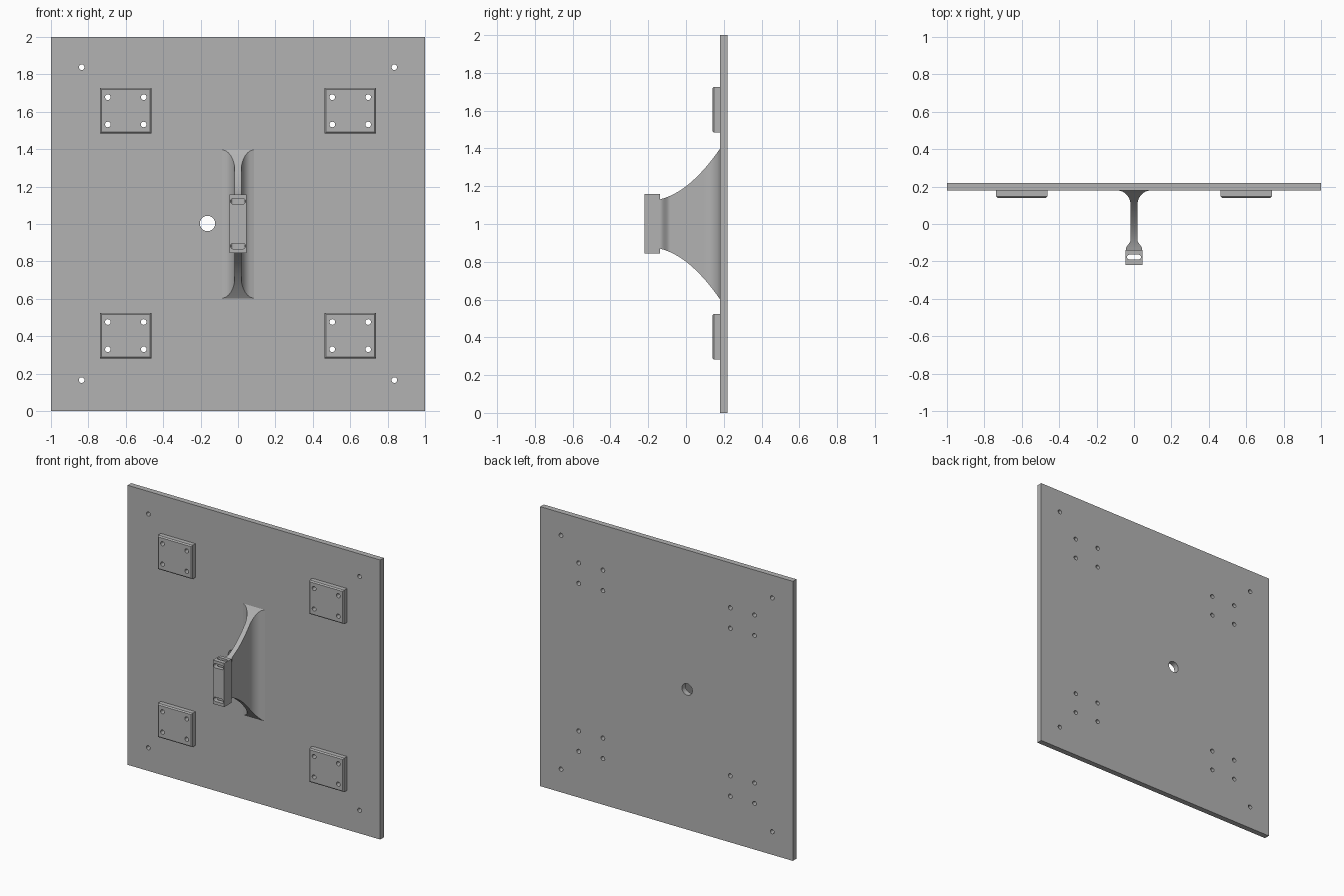
import bpy, bmesh, math
from mathutils import Matrix, Vector

cube = bpy.data.objects.get("Cube")
if cube:
    bpy.data.objects.remove(cube, do_unlink=True)

GREY = (0.45, 0.45, 0.45, 1)
mat = bpy.data.materials.new("plain grey")
mat.use_nodes = True
mat.diffuse_color = GREY
mat.node_tree.nodes["Principled BSDF"].inputs["Base Color"].default_value = GREY


def finish(name, bm):
    bmesh.ops.recalc_face_normals(bm, faces=bm.faces[:])
    mesh = bpy.data.meshes.new(name)
    bm.to_mesh(mesh)
    bm.free()
    mesh.materials.append(mat)
    ob = bpy.data.objects.new(name, mesh)
    bpy.context.collection.objects.link(ob)
    return ob


def box(name, lo, hi, front_bevel=0):
    bm = bmesh.new()
    lo, hi = Vector(lo), Vector(hi)
    size = Matrix.Diagonal((*(hi - lo), 1))
    bmesh.ops.create_cube(bm, size=1, matrix=Matrix.Translation((lo + hi) / 2) @ size)
    if front_bevel:
        edges = [e for e in bm.edges if all(v.co.y < lo.y + 1e-4 for v in e.verts)]
        bmesh.ops.bevel(bm, geom=edges, offset=front_bevel, segments=1, affect='EDGES')
    return finish(name, bm)


def add_hole(bm, x, z, radius, segments=24):
    place = Matrix.Translation((x, 0.15, z)) @ Matrix.Rotation(math.pi / 2, 4, 'X')
    bmesh.ops.create_cone(bm, cap_ends=True, segments=segments, radius1=radius,
                          radius2=radius, depth=0.3, matrix=place)


def slot_cutter(name, half_width, radius, start, depth):
    """Round-ended slot along x, pushed from start by depth."""
    start, depth = Vector(start), Vector(depth)
    across = Vector((0, 0, 1)) if depth.y else Vector((0, 1, 0))
    bm = bmesh.new()
    ring = []
    for side in (1, -1):
        for i in range(9):
            a = side * math.pi / 2 * (i / 4 - 1)
            x = side * (half_width - radius + radius * math.cos(a))
            ring.append(bm.verts.new(start + Vector((x, 0, 0)) + across * radius * math.sin(a)))
        # the second end runs back the other way round
    face = bm.faces.new(ring)
    moved = bmesh.ops.extrude_face_region(bm, geom=[face])["geom"]
    bmesh.ops.translate(bm, vec=depth, verts=[g for g in moved if isinstance(g, bmesh.types.BMVert)])
    return finish(name, bm)


def cut(ob, cutter):
    cutter.hide_render = True
    mod = ob.modifiers.new("cut", 'BOOLEAN')
    mod.operation, mod.solver, mod.object = 'DIFFERENCE', 'EXACT', cutter
    bpy.context.view_layer.objects.active = ob
    bpy.ops.object.modifier_apply(modifier=mod.name)


def smooth(ob):
    bpy.ops.object.select_all(action='DESELECT')
    ob.select_set(True)
    bpy.context.view_layer.objects.active = ob
    bpy.ops.object.shade_smooth_by_angle(angle=math.radians(30))


# Backing plate and four mounting pads
plate = box("backing_plate", (-1, 0.18, 0), (1, 0.22, 2))
pads = []
for side, sx in (("left", 1), ("right", -1)):
    for level, z in (("upper", 1.605), ("lower", 0.403)):
        x = sx * 0.6
        pads.append(box(f"{level}_{side}_pad", (x - 0.137, 0.14, z - 0.121),
                        (x + 0.137, 0.18, z + 0.121), 0.008))

# Bolt holes, corner holes and the cable hole
bm = bmesh.new()
for sx in (1, -1):
    for z in (1.605, 0.403):
        for dx in (-0.096, 0.096):
            for dz in (-0.073, 0.073):
                add_hole(bm, sx * 0.6 + dx, z + dz, 0.015)
    for z in (0.165, 1.838):
        add_hole(bm, sx * 0.836, z, 0.015)
add_hole(bm, -0.163, 1.003, 0.041, 40)
holes = finish("hole_cutter", bm)
for ob in [plate] + pads:
    cut(ob, holes)
    smooth(ob)
bpy.data.objects.remove(holes, do_unlink=True)

# Flared web: rectangular sections that widen at both ends
bm = bmesh.new()
ROOT, TIP, STEPS = 0.181, -0.14, 48
rings = []
for i in range(STEPS + 1):
    t = i / STEPS
    y = TIP + (ROOT - TIP) * t
    half_height = 0.13 + 0.075 * t + 0.195 * t * t
    half_width = 0.018
    back = min(max((y - 0.1) / 0.08, 0), 1)
    front = min(max((-0.085 - y) / 0.05, 0), 1)
    half_width += 0.072 * (1 - math.sqrt(1 - back * back))
    half_width += 0.026 * front * front * (3 - 2 * front)
    rings.append([bm.verts.new((sx * half_width, y, 1 + sz * half_height))
                  for sx, sz in ((-1, -1), (1, -1), (1, 1), (-1, 1))])
for a, b in zip(rings, rings[1:]):
    for k in range(4):
        n = (k + 1) % 4
        bm.faces.new((a[k], a[n], b[n], b[k]))
bm.faces.new(rings[0])
bm.faces.new(rings[-1])
smooth(finish("flared_web", bm))

# Grip head with a through channel and two strap slots
head = box("grip_head", (-0.045, -0.22, 0.845), (0.045, -0.138, 1.158))
cutters = [slot_cutter("channel_cutter", 0.037, 0.013, (0, -0.177, 0.8), (0, 0, 0.4))]
for z in (0.882, 1.122):
    cutters.append(slot_cutter("slot_cutter", 0.04, 0.015, (0, -0.25, z), (0, 0.073, 0)))
for cutter in cutters:
    cut(head, cutter)
    bpy.data.objects.remove(cutter, do_unlink=True)
smooth(head)
